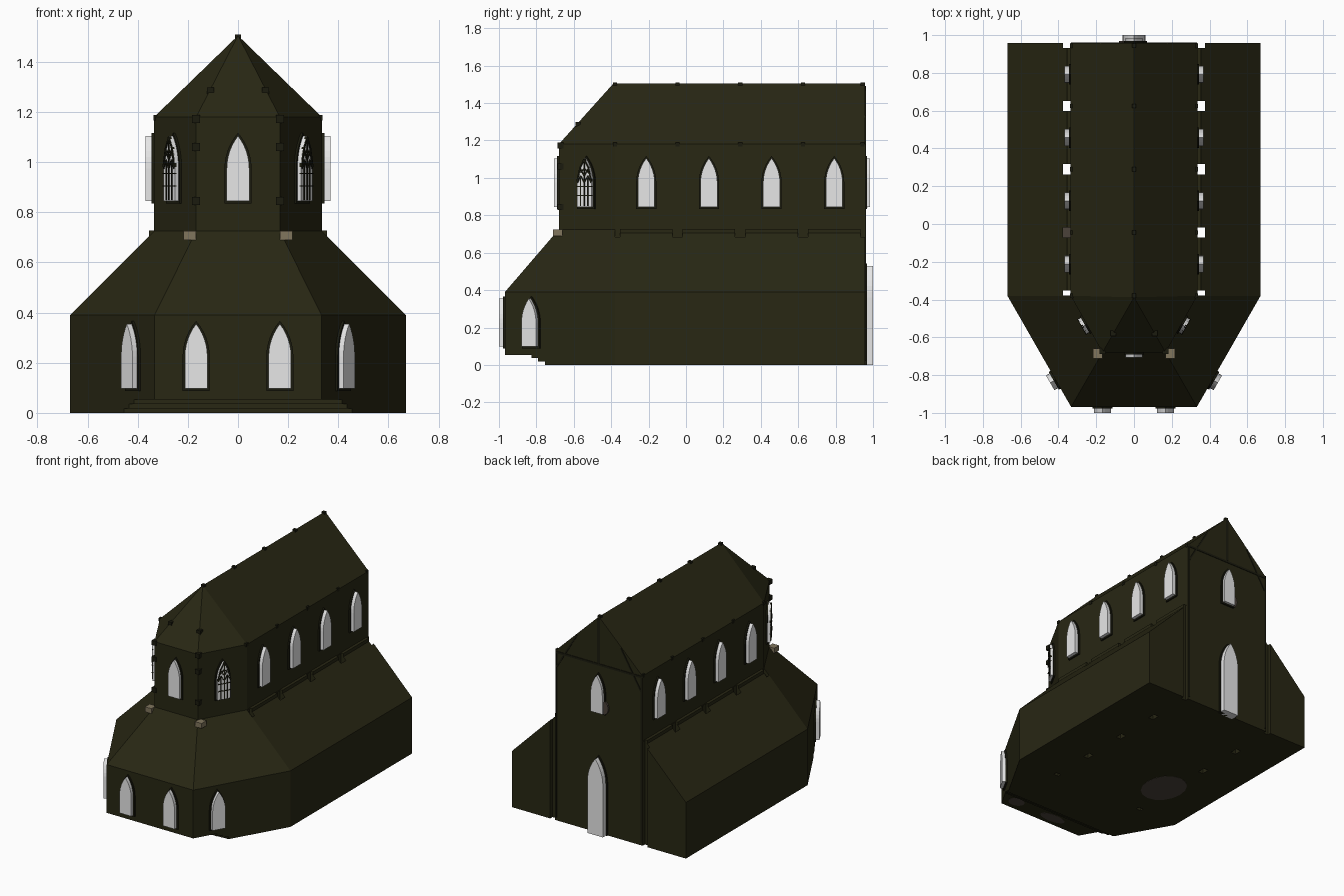
import bpy, bmesh, math
from mathutils import Vector

if "Cube" in bpy.data.objects:
    bpy.data.objects.remove(bpy.data.objects["Cube"])

def material(name, rgb):
    m = bpy.data.materials.new(name)
    m.diffuse_color = (*rgb, 1)
    m.use_nodes = True
    m.node_tree.nodes["Principled BSDF"].inputs["Base Color"].default_value = m.diffuse_color
    return m

STONE = material("dark olive stone", (0.021, 0.020, 0.0066))
TRIM = material("near black trim", (0.011, 0.011, 0.0045))
GLASS = material("pale grey glass", (0.8, 0.8, 0.8))
TAN = material("tan stone", (0.22, 0.18, 0.11))
BROWN = material("brown floor", (0.07, 0.055, 0.042))

def add(name, bm, mat):
    bmesh.ops.recalc_face_normals(bm, faces=bm.faces)
    me = bpy.data.meshes.new(name)
    bm.to_mesh(me)
    bm.free()
    me.materials.append(mat)
    ob = bpy.data.objects.new(name, me)
    bpy.context.collection.objects.link(ob)
    return ob

def loft(bm, rings):
    """Closed solid through rings of points with equal counts."""
    vs = [[bm.verts.new(p) for p in r] for r in rings]
    n = len(rings[0])
    for a, b in zip(vs, vs[1:]):
        for i in range(n):
            j = (i + 1) % n
            bm.faces.new((a[i], a[j], b[j], b[i]))
    bm.faces.new(vs[0][::-1])
    bm.faces.new(vs[-1])

def box(bm, x0, x1, y0, y1, z0, z1):
    loft(bm, [[(x0, y0, z), (x1, y0, z), (x1, y1, z), (x0, y1, z)] for z in (z0, z1)])

def cube(bm, x, y, z, s):
    box(bm, x - s, x + s, y - s, y + s, z - s, z + s)

def slab(bm, pts, centre, n, d0, d1):
    """Extrude a (sideways, height) profile along the wall normal n."""
    n = Vector((n[0], n[1], 0)).normalized()
    u = Vector((-n.y, n.x, 0))
    c = Vector((centre[0], centre[1], 0))
    loft(bm, [[c + u * a + n * d + Vector((0, 0, z)) for a, z in pts] for d in (d0, d1)])

def bar(bm, p, q, t, centre, n, d0, d1):
    """Straight bar between two profile points."""
    p, q = Vector(p), Vector(q)
    d = (q - p).normalized() * t / 2
    s = Vector((-d.y, d.x))
    slab(bm, [p + s, p - s, q - s, q + s], centre, n, d0, d1)

def lancet(w, z0, z1, rise):
    """Pointed arch outline."""
    a = w / 2
    r = (a * a + rise * rise) / (2 * a)
    top = math.asin(rise / r)
    arc = [(a - r + r * math.cos(top * k / 6), z1 - rise + r * math.sin(top * k / 6)) for k in range(7)]
    return [(-a, z0), (a, z0)] + arc + [(-x, z) for x, z in arc[-2::-1]]

def ring(w, f, yf, z):
    """Plan of the church at one height: flat back, three-sided front."""
    return [(w, YB, z), (w, -.38, z), (f, yf, z), (-f, yf, z), (-w, -.38, z), (-w, YB, z)]

YB = .958
BAYS = [-.2125 + .335 * k for k in range(4)]
PIERS = [-.38 + .335 * k for k in range(5)]

# Lower storey: aisles and ambulatory with sloping roof
bm = bmesh.new()
loft(bm, [ring(.67, .333, -.968, 0), ring(.67, .333, -.968, .39), ring(.335, .167, -.68, .725)])
aisles = add("aisles", bm, STONE)

# Cutter: open pier shafts beside the nave and the stepped front underside
bm = bmesh.new()
for s in (-1, 1):
    for y in PIERS:
        x0, x1 = sorted((s * .337, s * .375))
        box(bm, x0, x1, max(y - .027, -.379), 1.1 if y > .9 else y + .027, -.1, .9)
stairs = [(-1.2, -.1), (-.755, -.1), (-.755, .018), (-.79, .018), (-.79, .036),
          (-.825, .036), (-.825, .054), (-1.2, .054)]
loft(bm, [[(x, y, z) for y, z in stairs] for x in (-.8, .8)])
cutter = add("shaft_cutter", bm, STONE)
cutter.hide_render = True
mod = aisles.modifiers.new("shafts", 'BOOLEAN')
mod.operation, mod.solver, mod.object = 'DIFFERENCE', 'EXACT', cutter
bpy.context.view_layer.objects.active = aisles
bpy.ops.object.modifier_apply(modifier=mod.name)
bpy.data.objects.remove(cutter)

# Upper storey: nave walls, gabled roof, three-sided hip at the front
bm = bmesh.new()
lo, hi = [[bm.verts.new(p) for p in ring(.335, .167, -.68, z)] for z in (.70, 1.18)]
for i in range(6):
    j = (i + 1) % 6
    bm.faces.new((lo[i], lo[j], hi[j], hi[i]))
bm.faces.new(lo)
apex, end = bm.verts.new((0, -.388, 1.505)), bm.verts.new((0, YB, 1.505))
bm.faces.new((hi[0], hi[1], apex, end))
bm.faces.new((hi[4], hi[5], end, apex))
for i in (1, 2, 3):
    bm.faces.new((hi[i], hi[i + 1], apex))
bm.faces.new((hi[5], hi[0], end))
add("nave", bm, STONE)

# Windows and back door: (name, centre, normal, width, bottom, top, rise, depth)
DX, DY = .866, -.5
openings = [("back_door", (0, YB), (0, 1), .12, 0.0, .53, .17, .042),
            ("back_window", (0, YB), (0, 1), .09, .845, 1.105, .13, .027),
            ("apse_window", (0, -.68), (0, -1), .09, .845, 1.105, .13, .027)]
for s, side in ((-1, "left"), (1, "right")):
    openings.append((side + "_front_window", (s * .167, -.968), (0, -1), .09, .098, .355, .13, .032))
    openings.append((side + "_diagonal_window", (s * .416, -.825), (s * DX, DY), .09, .098, .355, .13, .032))
    openings.append((side + "_tracery_window", (s * .251, -.53), (s * DX, DY), .09, .845, 1.105, .13, .027))
    for k, y in enumerate(BAYS):
        openings.append((f"{side}_nave_window_{k + 1}", (s * .335, y), (s, 0), .09, .845, 1.105, .13, .033))
frames = bmesh.new()
for name, c, n, w, z0, z1, rise, depth in openings:
    bm = bmesh.new()
    slab(bm, lancet(w, z0, z1, rise), c, n, -.02, depth)
    add(name, bm, GLASS)
    slab(frames, lancet(w + .018, max(z0 - .01, 0), z1 + .012, rise + .012), c, n, -.02, .01)
add("window_frames", frames, TRIM)

# Tracery on the two diagonal upper windows
bm = bmesh.new()
for s in (-1, 1):
    w = dict(centre=(s * .251, -.53), n=(s * DX, DY), d0=.02, d1=.031)
    for u in (-.022, 0, .022):
        bar(bm, (u, .85), (u, 1.0 if u else 1.09), .005, **w)
    for z in (.905, .955):
        bar(bm, (-.045, z), (.045, z), .005, **w)
    for m in (-1, 1):
        bar(bm, (m * .042, .975), (m * .022, 1.01), .006, **w)
        bar(bm, (0, .975), (m * .022, 1.01), .006, **w)
        bar(bm, (m * .036, 1.02), (0, 1.05), .006, **w)
        bar(bm, (m * .025, 1.05), (0, 1.01), .006, **w)
        bar(bm, (m * .044, .98), (m * .025, 1.055), .008, **w)
        bar(bm, (m * .025, 1.055), (0, 1.1), .008, **w)
add("tracery", bm, TRIM)

# Ledge between nave wall and aisle roof, one length per bay
bm = bmesh.new()
for s in (-1, 1):
    for y in BAYS:
        x0, x1 = sorted((s * .33, s * .355))
        box(bm, x0, x1, y - .14, y + .14, .69, .728)
add("ledges", bm, STONE)

# Small rib ends showing at the corners, eaves and ridge
bm = bmesh.new()
for s in (-1, 1):
    for z in (.845, 1.06, 1.172):
        cube(bm, s * .167, -.672, z, .016)
    cube(bm, s * .11, -.578, 1.284, .014)
    for y in PIERS:
        cube(bm, s * .327, min(y, .944), 1.178, .011)
for y in PIERS:
    cube(bm, 0, min(y, .945), 1.499, .011)
add("rib_ends", bm, TRIM)

# Tan capitals poking out at the apse corners
bm = bmesh.new()
for s in (-1, 1):
    x0, x1 = sorted((s * .168, s * .218))
    box(bm, x0, x1, -.712, -.66, .69, .725)
add("corner_capitals", bm, TAN)

# Timber lines on the back gable and upright edges beside the nave
bm = bmesh.new()
w = dict(centre=(0, YB), n=(0, 1), d0=-.01, d1=.004)
bar(bm, (0, 1.18), (0, 1.49), .02, **w)
bar(bm, (-.33, 1.172), (.33, 1.172), .014, **w)
for s in (-1, 1):
    bar(bm, (s * .325, 1.07), (s * .17, 1.33), .01, **w)
    bar(bm, (s * .328, .02), (s * .328, 1.17), .01, **w)
add("gable_timbers", bm, TRIM)

# Brown patches on the back wall and underside
bm = bmesh.new()
blob = [(.05 + .03 * math.cos(t * math.pi / 5), .885 + .045 * math.sin(t * math.pi / 5)) for t in range(10)]
slab(bm, blob, (0, YB), (0, 1), -.002, .012)
for x, y, z, rx, ry in ((-.3, -.05, 0, .14, .17), (.27, -.89, .054, .06, .045), (-.05, -.9, .054, .1, .04)):
    pts = [(x + rx * math.cos(t * math.pi / 8), y + ry * math.sin(t * math.pi / 8)) for t in range(16)]
    loft(bm, [[(a, b, h) for a, b in pts] for h in (z - .001 if z else 0, z + .003)])
for v in bm.verts:
    if v.co.z == 0:
        v.co.z = -.001
add("brown_patches", bm, BROWN)
